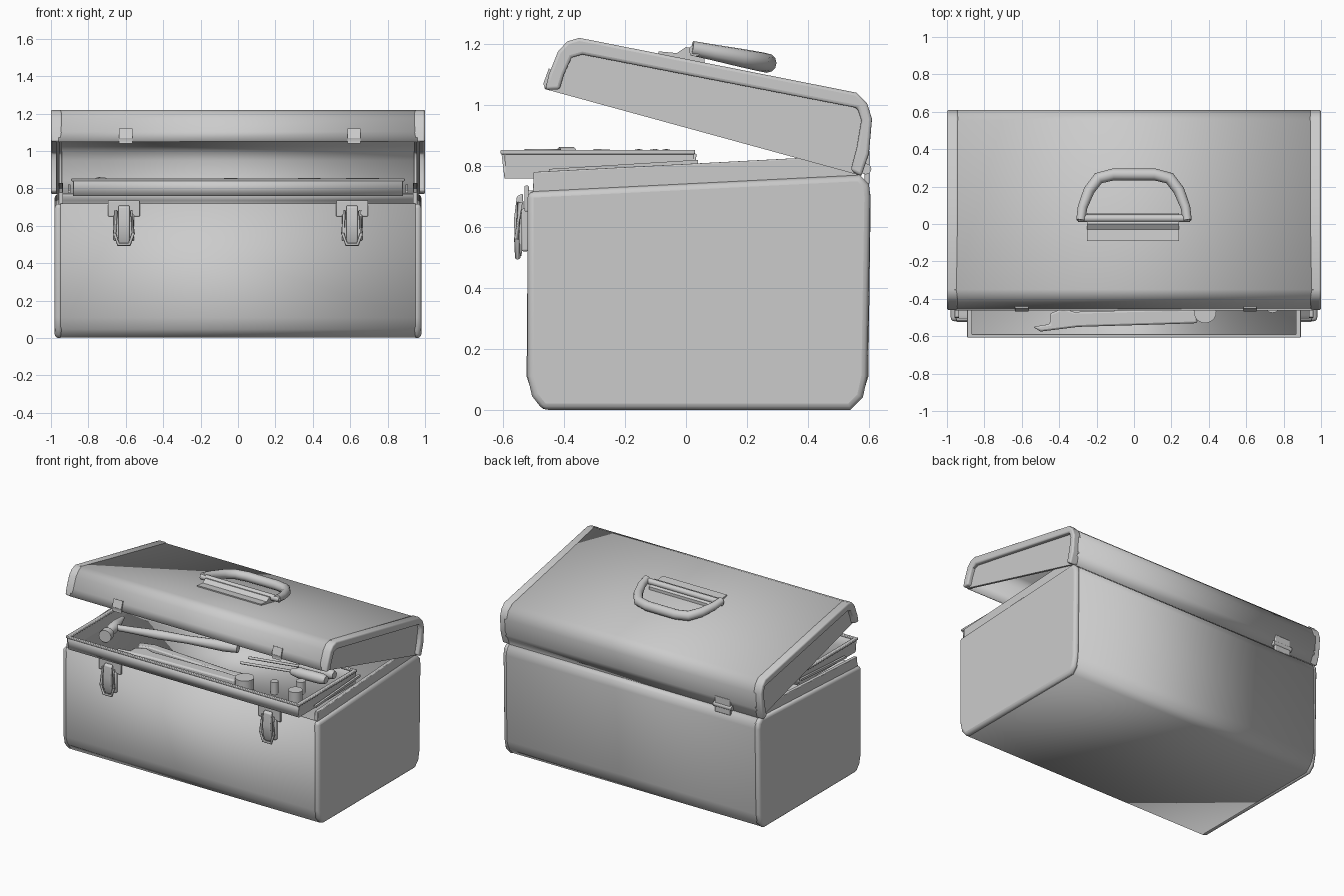
import bpy, bmesh, math
from mathutils import Vector

old = bpy.data.objects.get("Cube")
if old:
    bpy.data.objects.remove(old)

grey = bpy.data.materials.new("plain grey")
grey.use_nodes = True
grey.diffuse_color = (0.6, 0.6, 0.6, 1)
grey.node_tree.nodes["Principled BSDF"].inputs["Base Color"].default_value = (0.6, 0.6, 0.6, 1)


def finish(bm, name, bevel=0, segs=3, thick=0, angle=35):
    bmesh.ops.recalc_face_normals(bm, faces=bm.faces)
    me = bpy.data.meshes.new(name)
    bm.to_mesh(me)
    bm.free()
    me.materials.append(grey)
    ob = bpy.data.objects.new(name, me)
    bpy.context.collection.objects.link(ob)
    if thick:
        m = ob.modifiers.new("thickness", "SOLIDIFY")
        m.thickness, m.offset = thick, 0
    if bevel:
        m = ob.modifiers.new("bevel", "BEVEL")
        m.width, m.segments, m.limit_method = bevel, segs, "ANGLE"
        m.angle_limit = math.radians(50)
    bpy.ops.object.select_all(action="DESELECT")
    ob.select_set(True)
    bpy.context.view_layer.objects.active = ob
    bpy.ops.object.shade_smooth_by_angle(angle=math.radians(angle))
    return ob


def prism(name, pts, x0, x1, **kw):
    """Closed y-z outline extruded along x."""
    bm = bmesh.new()
    f = bm.faces.new([bm.verts.new((x0, y, z)) for y, z in pts])
    r = bmesh.ops.extrude_face_region(bm, geom=[f])
    for v in r["geom"]:
        if isinstance(v, bmesh.types.BMVert):
            v.co.x = x1
    return finish(bm, name, **kw)


def sheet(name, pts, x0, x1, thick):
    """Open y-z path swept along x as thin sheet metal."""
    bm = bmesh.new()
    rows = [[bm.verts.new((x, y, z)) for y, z in pts] for x in (x0, x1)]
    for i in range(len(pts) - 1):
        bm.faces.new((rows[0][i], rows[0][i + 1], rows[1][i + 1], rows[1][i]))
    return finish(bm, name, thick=thick)


def box(name, lo, hi, bevel=0):
    return prism(name, [(lo[1], lo[2]), (hi[1], lo[2]), (hi[1], hi[2]), (lo[1], hi[2])],
                 lo[0], hi[0], bevel=bevel, segs=2)


def tube(name, pts, radii, sides=12):
    """Round tool body through points, one radius per point."""
    bm = bmesh.new()
    P = [Vector(p) for p in pts]
    rings = []
    for i, p in enumerate(P):
        d = (P[min(i + 1, len(P) - 1)] - P[max(i - 1, 0)]).normalized()
        u = d.cross(Vector((0, 0, 1)))
        u = u.normalized() if u.length > 0.01 else Vector((1, 0, 0))
        w = u.cross(d)
        rings.append([bm.verts.new(p + radii[i] * (math.cos(a) * u + math.sin(a) * w))
                      for a in [math.tau * k / sides for k in range(sides)]])
    for a, b in zip(rings, rings[1:]):
        for k in range(sides):
            n = (k + 1) % sides
            bm.faces.new((a[k], a[n], b[n], b[k]))
    bm.faces.new(rings[0])
    bm.faces.new(rings[-1])
    return finish(bm, name, angle=50)


def plate(name, pts, z0, z1, bevel=0):
    """Flat x-y outline with height."""
    bm = bmesh.new()
    f = bm.faces.new([bm.verts.new((x, y, z0)) for x, y in pts])
    r = bmesh.ops.extrude_face_region(bm, geom=[f])
    for v in r["geom"]:
        if isinstance(v, bmesh.types.BMVert):
            v.co.z = z1
    return finish(bm, name, bevel=bevel, segs=2)


# Box body: wrapped sheet, rounded end caps, inner flanges
wrap = [(-.51, .72), (-.515, .11), (-.495, .05), (-.465, .01), (.535, .01),
        (.57, .045), (.59, .11), (.598, .7), (.59, .74), (.56, .765)]
cap = [(-.52, .715), (-.52, .11), (-.505, .045), (-.47, 0), (.54, 0), (.58, .04),
       (.595, .11), (.605, .7), (.6, .74), (.57, .77)]
flange = [(-.505, .6), (.57, .6), (.57, .8), (.45, .83), (-.5, .78)]
sheet("body_shell", wrap, -.95, .95, .016)
for s, side in ((1, "left"), (-1, "right")):
    prism(side + "_body_end", cap, s * .935, s * .98, bevel=.02)
    prism(side + "_body_flange", flange, s * .935, s * .96, bevel=.004)

# Lid: wrapped sheet, raised end rims, recessed end panels
lid = [(-.455, 1.05), (-.44, 1.1), (-.412, 1.17), (-.385, 1.2), (-.35, 1.212),
       (.55, 1.03), (.585, 1.0), (.602, .95), (.592, .84), (.567, .77)]
rim = [(-.462, 1.05), (-.45, 1.1), (-.42, 1.175), (-.39, 1.208), (-.35, 1.22),
       (.56, 1.04), (.594, 1.005), (.61, .955), (.6, .84), (.575, .765)]
rim_in = [(.54, .785), (.56, .86), (.575, .95), (.562, .99), (-.34, 1.165),
          (-.375, 1.155), (-.4, 1.1), (-.415, 1.05)]
sheet("lid_shell", lid, -.96, .96, .016)
for s, side in ((1, "left"), (-1, "right")):
    prism(side + "_lid_rim", rim + rim_in, s * .94, s, bevel=.01)
    prism(side + "_lid_panel", lid, s * .955, s * .972)

# Carrying handle lying on the sloping lid
slope = -.198
top = lambda y: 1.15 + slope * y
loop = [(-.285, .02), (-.275, .09), (-.24, .18), (-.19, .245), (-.11, .265), (.11, .265),
        (.19, .245), (.24, .18), (.275, .09), (.285, .02)]
tube("carry_handle", [(x, y, top(y) + .04) for x, y in loop],
     [.024, .026, .03, .032, .032, .032, .032, .03, .026, .024])
prism("handle_plate", [(-.09, top(-.09)), (.06, top(.06)), (.06, top(.06) + .02),
      (.03, top(.03) + .04), (0, top(0) + .04), (-.03, top(-.03) + .014),
      (-.09, top(-.09) + .008)], -.25, .24)
tube("handle_pivot", [(-.3, .03, top(.03) + .035), (.3, .03, top(.03) + .035)], [.02, .02])

# Latches on the front, keepers on the lid
for s, side in ((1, "left"), (-1, "right")):
    c = .61 * s
    box(side + "_latch_plate", (c - .085, -.53, .65), (c + .085, -.515, .735), .004)
    box(side + "_latch_base", (c - .055, -.54, .52), (c + .055, -.515, .66), .006)
    prism(side + "_latch_lever", [(-.535, .71), (-.555, .7), (-.565, .62), (-.56, .55),
          (-.54, .5), (-.53, .6)], c - .03, c + .03, bevel=.006)
    tube(side + "_latch_bail", [(c - .04, -.545, .68), (c - .05, -.555, .56),
         (c - .03, -.552, .5), (c + .03, -.552, .5), (c + .05, -.555, .56),
         (c + .04, -.545, .68)], [.009] * 6, 8)
    prism(side + "_latch_keeper", [(-.44, 1.115), (-.465, 1.04), (-.462, 1.05), (-.468, 1.07),
          (-.45, 1.12)], c - .025, c + .045)

# Rear hinge
box("hinge_leaf", (-.76, .585, .74), (-.64, .602, .85), .004)
tube("hinge_pin", [(-.77, .59, .79), (-.63, .59, .79)], [.018, .018])

# Lift-out tray with rolled lip, floor and side arms
tray = [(.03, .84), (.02, .762), (-.592, .762), (-.6, .84)]
sheet("tray_shell", tray, -.88, .88, .01)
for s, side in ((1, "left"), (-1, "right")):
    box(side + "_tray_end", (s * .87, -.592, .758), (s * .882, .025, .84))
    box(side + "_tray_lip", (s * .865, -.608, .838), (s * .892, .03, .853), .004)
    prism(side + "_tray_arm", [(-.45, .775), (.04, .805), (.04, .82), (-.45, .79)],
          s * .895, s * .91)
for y, part in ((-.608, "front"), (.01, "rear")):
    box(part + "_tray_lip", (-.89, y, .838), (.89, y + .02, .853), .004)

# Hammer
a, b = Vector((-.76, -.27, .82)), Vector((.06, -.08, .82))
d = (b - a).normalized()
n = Vector((-d.y, d.x, 0))
tube("hammer_handle", [a + d * t for t in (0, .12, .3, .5, .75, .84)],
     [.02, .022, .03, .026, .036, .03])
tube("hammer_head", [a + n * t for t in (-.15, -.1, -.09, -.05, -.03, .04, .15)],
     [.042, .042, .026, .026, .036, .032, .012])

# Wrenches: jagged jaw, waisted shank, round end
plate("open_wrench", [(-.54, -.55), (-.45, -.535), (-.45, -.48), (-.38, -.45), (-.32, -.47),
      (.2, -.455), (.33, -.46), (.34, -.53), (.2, -.535), (-.3, -.55), (-.42, -.565),
      (-.5, -.575)], .8, .845, .01)
tube("wrench_end", [(.38, -.47, .78), (.38, -.47, .855)], [.06, .06], 20)
plate("flat_wrench", [(-.5, -.36), (-.4, -.33), (.2, -.37), (.3, -.36), (.31, -.42),
      (.2, -.42), (-.4, -.39), (-.48, -.41)], .78, .82, .008)

# Screwdrivers and sockets
for i, y in enumerate((-.06, -.15)):
    tube("screwdriver_%d" % (i + 1), [(.18, y - .08, .81), (.52, y - .02, .82), (.53, y - .02, .82),
         (.58, y - .01, .82), (.75, y, .82), (.78, y, .82)], [.009, .009, .022, .035, .035, .025])
for i, (x, y, r) in enumerate(((.56, -.4, .025), (.74, -.43, .045), (.69, -.3, .03))):
    tube("socket_%d" % (i + 1), [(x, y, .765), (x, y, .85)], [r, r], 16)
